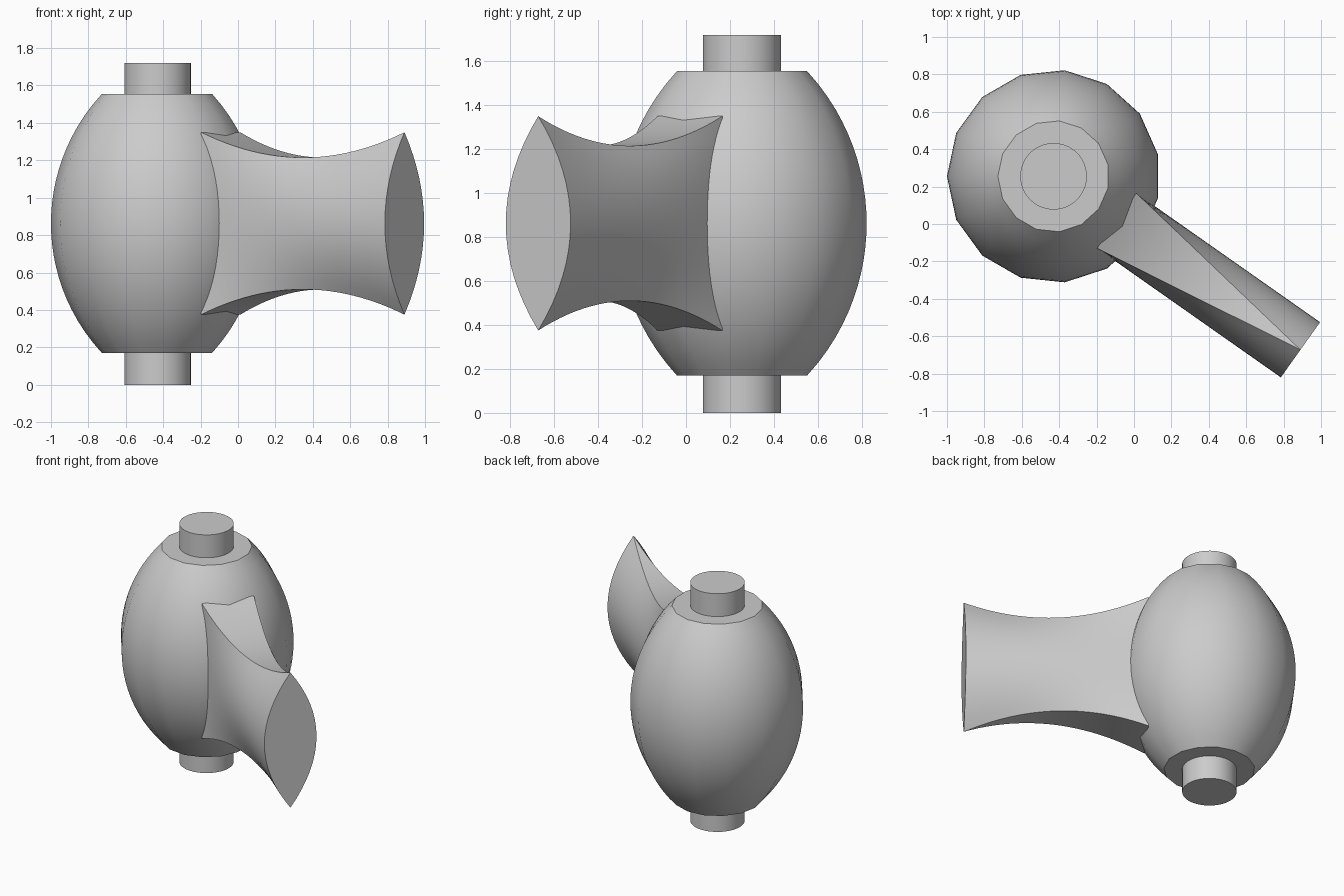
import bpy, bmesh, math
from mathutils import Vector

if "Cube" in bpy.data.objects:
    bpy.data.objects.remove(bpy.data.objects["Cube"])

AXIS = (-0.43, 0.255)      # vertical axis of the head
MID_Z = 0.8625


def loft(name, rings):
    """Skin closed rings of points, cap both ends, shade smooth by angle."""
    bm = bmesh.new()
    loops = [[bm.verts.new(p) for p in ring] for ring in rings]
    n = len(loops[0])
    for a, b in zip(loops, loops[1:]):
        for i in range(n):
            j = (i + 1) % n
            bm.faces.new((a[i], a[j], b[j], b[i]))
    bm.faces.new(loops[0][::-1])
    bm.faces.new(loops[-1])
    bmesh.ops.remove_doubles(bm, verts=bm.verts, dist=1e-5)
    bmesh.ops.recalc_face_normals(bm, faces=bm.faces)
    me = bpy.data.meshes.new(name)
    bm.to_mesh(me)
    bm.free()
    ob = bpy.data.objects.new(name, me)
    bpy.context.collection.objects.link(ob)
    bpy.ops.object.select_all(action='DESELECT')
    ob.select_set(True)
    bpy.context.view_layer.objects.active = ob
    bpy.ops.object.shade_smooth_by_angle(angle=math.radians(35))
    return ob


def ring(radius, z, sides):
    return [(AXIS[0] + radius * math.cos(math.pi + 2 * math.pi * i / sides),
             AXIS[1] + radius * math.sin(math.pi + 2 * math.pi * i / sides), z)
            for i in range(sides)]


# barrel head: 15 sides, circular-arc profile from radius 0.30 to 0.57
ARC, HALF = 1.017, 0.6925
barrel = []
for k in range(25):
    dz = HALF * (k / 12 - 1)
    barrel.append(ring(0.57 - ARC + math.sqrt(ARC ** 2 - dz ** 2), MID_Z + dz, 15))
loft("barrel_head", barrel)

# pin through the barrel
loft("centre_pin", [ring(0.178, 0, 48), ring(0.178, 1.72, 48)])

# flared arm: rectangle at the barrel blending to a pointed lens, waisted in the middle
start, end = Vector((-0.0925, 0.0175, MID_Z)), Vector((0.89, -0.6725, MID_Z))
side = Vector((0.58, 0.815, 0)).normalized()
arm = []
for k in range(25):
    s = k / 24
    half_h = 0.4875 - 0.135 * (1 - (2 * s - 1) ** 2)
    centre = start.lerp(end, s)
    section = []
    for sign in (1, -1):
        for i in range(17):
            t = sign * (i / 8 - 1)
            y = sign * 0.181 * (1 - s * t * t)
            section.append(centre + side * y + Vector((0, 0, t * half_h)))
    arm.append(section)

# weld the lens tips by building the last section without its doubled points
bm_tip = arm[-1]
bm_tip[17], bm_tip[33] = bm_tip[16].copy(), bm_tip[0].copy()
loft("flared_arm", arm)
